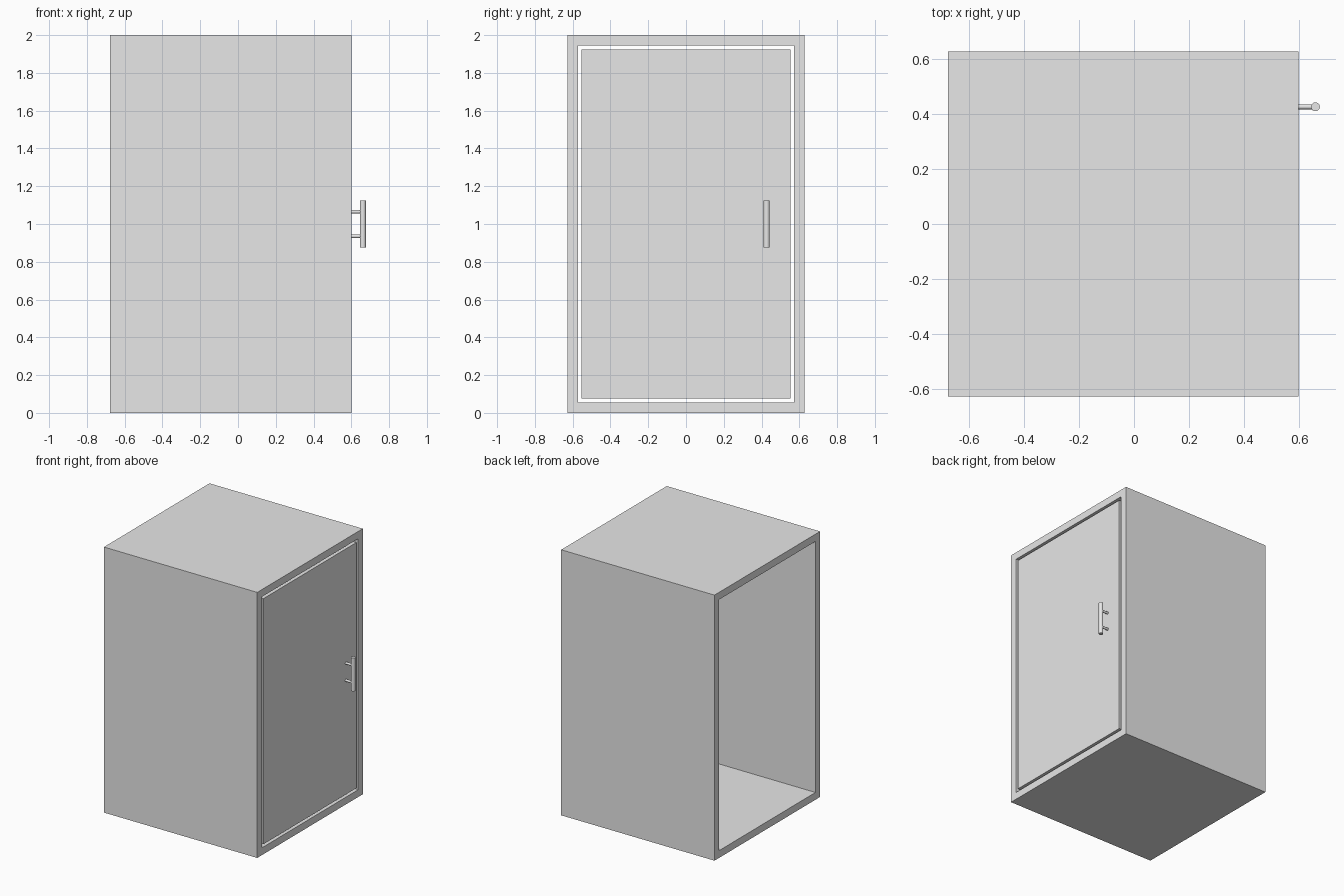
import bpy
import bmesh
from math import pi
from mathutils import Matrix, Vector

cube = bpy.data.objects.get("Cube")
if cube:
    bpy.data.objects.remove(cube, do_unlink=True)

# Main dimensions
BACK, FRONT = -0.677, 0.6
HALF_WIDTH, HEIGHT = 0.628, 2.0
WALL, GAP = 0.055, 0.02
DOOR_THICKNESS = 0.05
HANDLE_Y, BAR_X, BAR_RADIUS = 0.427, 0.661, 0.016

grey = bpy.data.materials.new("light grey")
grey.use_nodes = True
grey.diffuse_color = (0.8, 0.8, 0.8, 1)
grey.node_tree.nodes["Principled BSDF"].inputs["Base Color"].default_value = grey.diffuse_color


def add_object(name, bm):
    mesh = bpy.data.meshes.new(name)
    bm.to_mesh(mesh)
    bm.free()
    mesh.materials.append(grey)
    obj = bpy.data.objects.new(name, mesh)
    bpy.context.collection.objects.link(obj)
    return obj


def box_mesh(low, high):
    low, high = Vector(low), Vector(high)
    bm = bmesh.new()
    place = Matrix.Translation((low + high) / 2) @ Matrix.Diagonal((*(high - low), 1))
    bmesh.ops.create_cube(bm, size=1, matrix=place)
    return bm


def cylinder(name, centre, radius, length, rotation):
    bm = bmesh.new()
    bmesh.ops.create_cone(bm, cap_ends=True, segments=32, radius1=radius, radius2=radius,
                          depth=length, matrix=Matrix.Translation(centre) @ rotation)
    # Smooth sides, flat caps
    for face in bm.faces:
        face.smooth = len(face.verts) == 4
    for edge in bm.edges:
        edge.smooth = all(face.smooth for face in edge.link_faces)
    return add_object(name, bm)


# Cabinet shell: a box with a passage through both ends
bm = box_mesh((BACK, -HALF_WIDTH, 0), (FRONT, HALF_WIDTH, HEIGHT))
ends = [f for f in bm.faces if abs(f.normal.x) > 0.9]
bmesh.ops.inset_individual(bm, faces=ends, thickness=WALL, use_even_offset=True)
rims = [edge for face in ends for edge in face.edges]
bmesh.ops.delete(bm, geom=ends, context="FACES_ONLY")
bmesh.ops.bridge_loops(bm, edges=rims)
bmesh.ops.recalc_face_normals(bm, faces=bm.faces)
add_object("cabinet_shell", bm)

# Door panel, flush with the shell and surrounded by a gap
margin = WALL + GAP
add_object("door", box_mesh((FRONT - DOOR_THICKNESS, margin - HALF_WIDTH, margin),
                            (FRONT, HALF_WIDTH - margin, HEIGHT - margin)))

# Handle bar and its two posts
middle = HEIGHT / 2
cylinder("handle_bar", (BAR_X, HANDLE_Y, middle), BAR_RADIUS, 0.25, Matrix.Identity(4))
for label, side in (("lower", -1), ("upper", 1)):
    cylinder(f"handle_post_{label}", ((FRONT + BAR_X) / 2, HANDLE_Y, middle + side * 0.065),
             0.009, BAR_X - FRONT, Matrix.Rotation(pi / 2, 4, "Y"))
